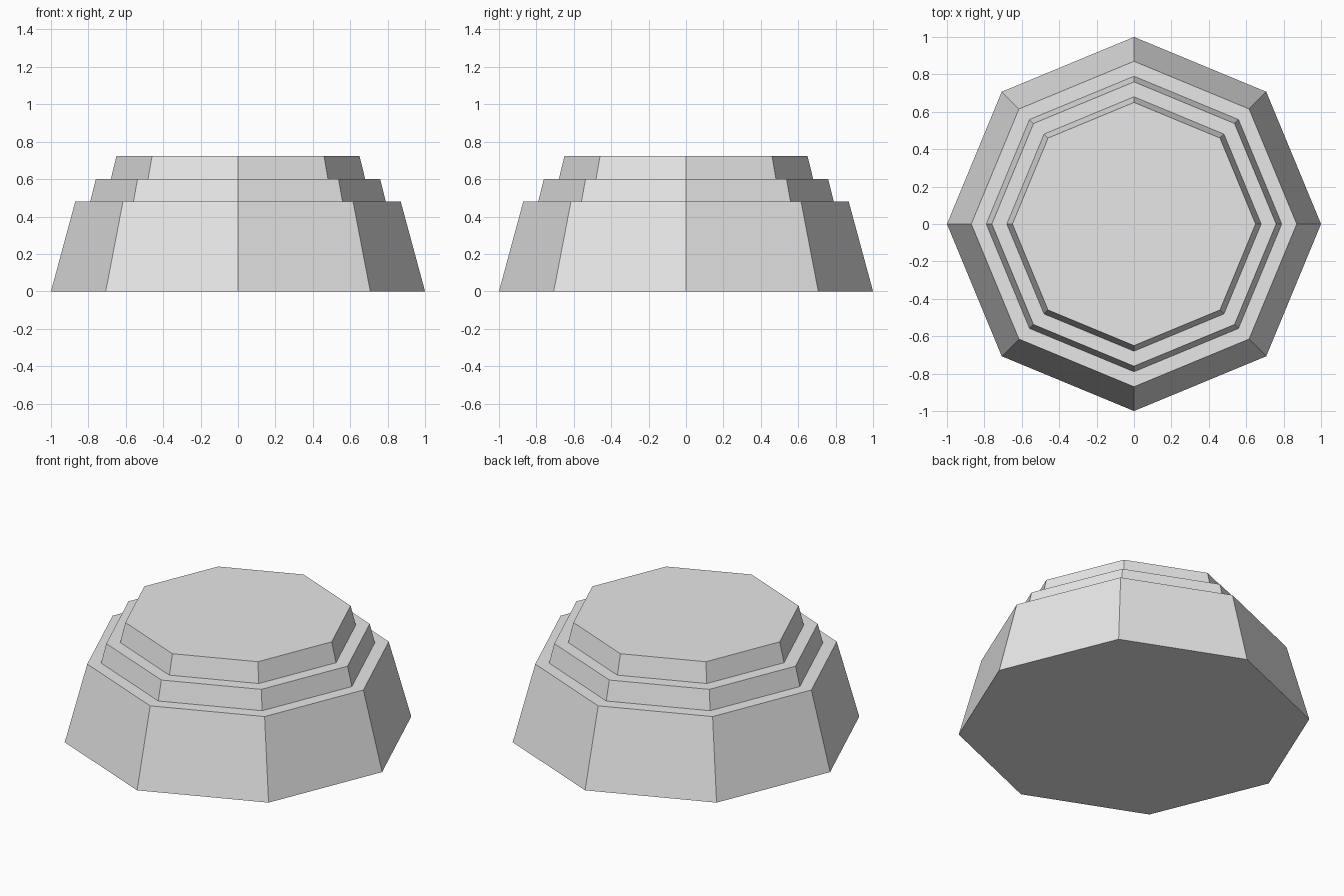
import bpy
import bmesh
from math import cos, sin, tau

cube = bpy.data.objects.get("Cube")
if cube:
    bpy.data.objects.remove(cube, do_unlink=True)

SIDES = 8
# Stepped profile as (radius, height): sloped base, middle tier, top tier
PROFILE = [(1.0, 0.0), (0.87, 0.48), (0.79, 0.48), (0.76, 0.60),
           (0.68, 0.60), (0.65, 0.723)]

# Single light grey material
grey = bpy.data.materials.new("light_grey")
grey.use_nodes = True
colour = (0.8, 0.8, 0.8, 1.0)
grey.diffuse_color = colour
grey.node_tree.nodes["Principled BSDF"].inputs["Base Color"].default_value = colour

# Octagonal rings, with corners on the x and y axes
bm = bmesh.new()
rings = []
for radius, height in PROFILE:
    rings.append([bm.verts.new((radius * cos(tau * i / SIDES),
                                radius * sin(tau * i / SIDES), height))
                  for i in range(SIDES)])

# Sloped walls and flat ledges
for lower, upper in zip(rings, rings[1:]):
    for i in range(SIDES):
        j = (i + 1) % SIDES
        bm.faces.new((lower[i], lower[j], upper[j], upper[i]))

# Flat underside and top
bm.faces.new(rings[0][::-1])
bm.faces.new(rings[-1])
bmesh.ops.recalc_face_normals(bm, faces=bm.faces)

mesh = bpy.data.meshes.new("stepped_pedestal")
bm.to_mesh(mesh)
bm.free()
mesh.materials.append(grey)
pedestal = bpy.data.objects.new("stepped_pedestal", mesh)
bpy.context.collection.objects.link(pedestal)
